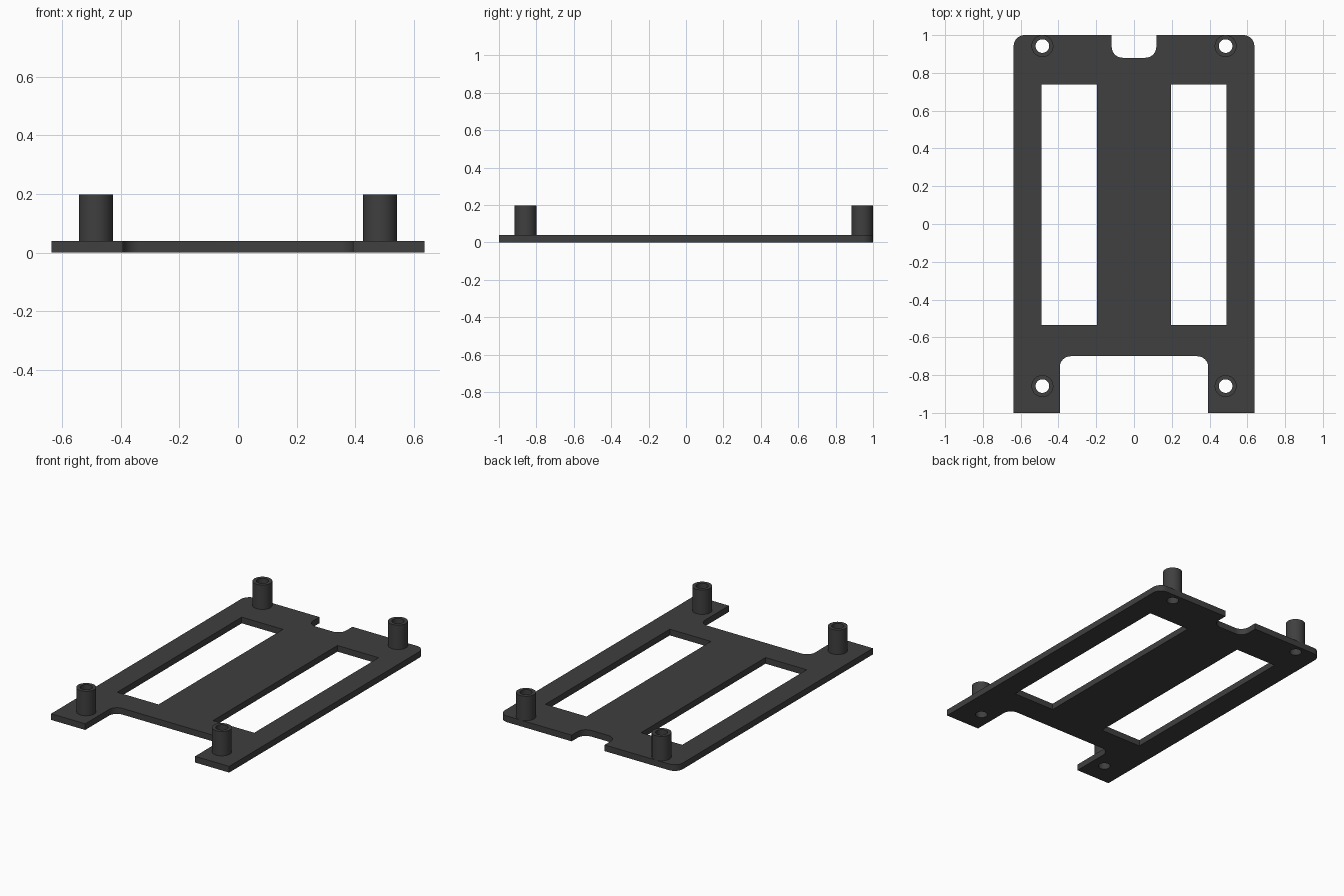
import bpy, bmesh, math
from mathutils import Vector

if "Cube" in bpy.data.objects:
    bpy.data.objects.remove(bpy.data.objects["Cube"])

THICK, TOP = 0.04, 0.198            # plate thickness, standoff height
R_OUT, R_IN, SEGS = 0.058, 0.036, 40
FILLET = 0.058
POSTS = [(sx * 0.485, y) for sx in (-1, 1) for y in (0.942, -0.858)]

mat = bpy.data.materials.new("dark grey plastic")
mat.diffuse_color = (0.05, 0.05, 0.05, 1)
mat.use_nodes = True
mat.node_tree.nodes["Principled BSDF"].inputs["Base Color"].default_value = mat.diffuse_color


def rounded(points):
    """Expand (x, y, radius) right-angle corners into a filleted outline."""
    out = []
    for i, (x, y, r) in enumerate(points):
        p = Vector((x, y))
        if not r:
            out.append(p)
            continue
        a = (Vector(points[i - 1][:2]) - p).normalized()
        b = (Vector(points[(i + 1) % len(points)][:2]) - p).normalized()
        for k in range(11):
            t = math.pi / 2 * k / 10
            out.append(p + r * (a * (1 - math.sin(t)) + b * (1 - math.cos(t))))
    return out


def circle(cx, cy, r):
    return [Vector((cx + r * math.cos(2 * math.pi * k / SEGS),
                    cy + r * math.sin(2 * math.pi * k / SEGS))) for k in range(SEGS)]


def finish(obj):
    obj.data.materials.clear()
    obj.data.materials.append(mat)
    bpy.ops.object.select_all(action='DESELECT')
    obj.select_set(True)
    bpy.context.view_layer.objects.active = obj
    bpy.ops.object.shade_smooth_by_angle(angle=math.radians(30))


# Base plate: outline with front and back notches, windows and screw holes
right = [(0.393, -1, 0), (0.637, -1, 0), (0.637, 1, FILLET),
         (0.118, 1, 0), (0.118, 0.88, FILLET)]
inner = (0.393, -0.70, FILLET)
half = [inner] + right
outline = half + [(-x, y, r) for x, y, r in reversed(half)]
loops = [rounded(outline)]
for s in (-1, 1):
    loops.append([Vector((s * x, y)) for x, y in
                  ((0.195, -0.534), (0.490, -0.534), (0.490, 0.738), (0.195, 0.738))])
loops += [circle(x, y, R_IN) for x, y in POSTS]

curve = bpy.data.curves.new("base_plate", 'CURVE')
curve.dimensions = '2D'
curve.fill_mode = 'BOTH'
curve.extrude = THICK / 2
for loop in loops:
    sp = curve.splines.new('POLY')
    sp.points.add(len(loop) - 1)
    for pt, v in zip(sp.points, loop):
        pt.co = (v.x, v.y, 0, 1)
    sp.use_cyclic_u = True
plate = bpy.data.objects.new("base_plate", curve)
bpy.context.collection.objects.link(plate)
plate.select_set(True)
bpy.context.view_layer.objects.active = plate
bpy.ops.object.convert(target='MESH')
plate = bpy.context.view_layer.objects.active
bm = bmesh.new()
bm.from_mesh(plate.data)
bmesh.ops.remove_doubles(bm, verts=bm.verts, dist=1e-5)
bmesh.ops.translate(bm, verts=bm.verts, vec=(0, 0, THICK / 2))
bmesh.ops.recalc_face_normals(bm, faces=bm.faces)
bm.to_mesh(plate.data)
bm.free()
finish(plate)

# Hollow standoffs: outer wall, top rim and bore
for i, (x, y) in enumerate(POSTS):
    bm = bmesh.new()
    rings = [[bm.verts.new((v.x, v.y, z)) for v in circle(0, 0, r)]
             for r, z in ((R_OUT, THICK), (R_OUT, TOP), (R_IN, TOP), (R_IN, THICK))]
    for lo, hi in zip(rings, rings[1:]):
        for k in range(SEGS):
            n = (k + 1) % SEGS
            bm.faces.new((lo[k], lo[n], hi[n], hi[k]))
    mesh = bpy.data.meshes.new("standoff")
    bm.to_mesh(mesh)
    bm.free()
    post = bpy.data.objects.new(f"standoff_{i + 1}", mesh)
    post.location = (x, y, 0)
    bpy.context.collection.objects.link(post)
    finish(post)
